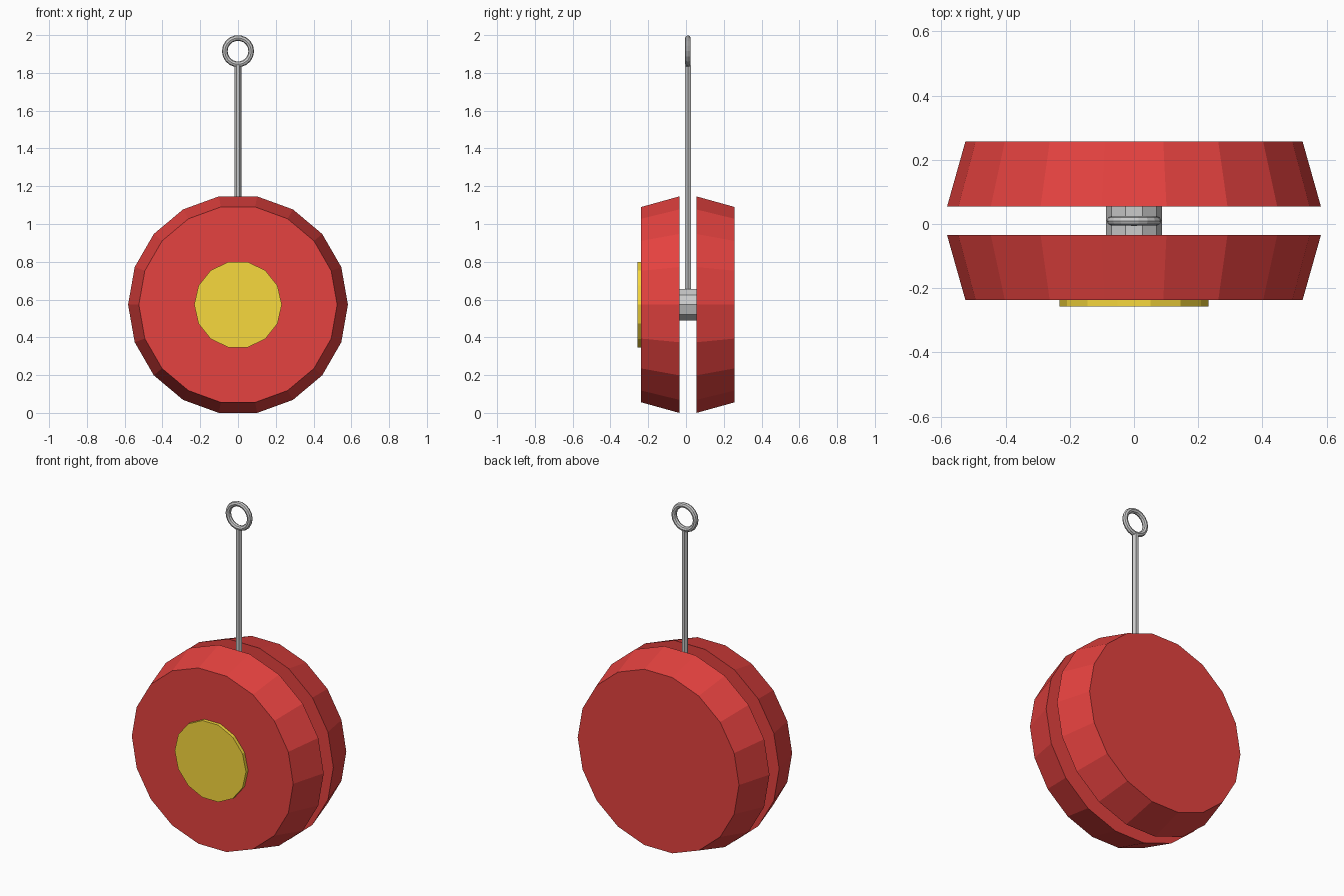
import bpy
from math import pi

if "Cube" in bpy.data.objects:
    bpy.data.objects.remove(bpy.data.objects["Cube"])

CZ = 0.573   # height of the disc axis
CY = 0.01    # middle of the gap


def material(name, rgb):
    m = bpy.data.materials.new(name)
    m.diffuse_color = (*rgb, 1)
    m.use_nodes = True
    m.node_tree.nodes["Principled BSDF"].inputs["Base Color"].default_value = m.diffuse_color
    return m


def lathe(name, sides, profile, mat=None, axis='Y', origin=(0, 0, 0)):
    """Flat-faced solid of two rings, each (position along axis, radius)."""
    (t0, r0), (t1, r1) = profile
    bpy.ops.mesh.primitive_cone_add(vertices=sides, radius1=r0, radius2=r1,
                                    depth=t1 - t0)
    ob = bpy.context.object
    ob.name = name
    for v in ob.data.vertices:
        x, y, z = v.co
        x, y = y, -x                      # put a corner on +x
        z += (t0 + t1) / 2
        v.co = (x, z, -y) if axis == 'Y' else (x, y, z)
    ob.location = origin
    if mat:
        ob.data.materials.append(mat)
    return ob


red = material("red", (0.78, 0.054, 0.05))
yellow = material("yellow", (0.93, 0.69, 0.047))
hub = (0, CY, CZ)

# two tapered discs, wide faces toward the gap
lathe("front_disc", 18, [(-0.247, 0.525), (-0.045, 0.582)], red, origin=hub)
lathe("back_disc", 18, [(0.045, 0.582), (0.247, 0.525)], red, origin=hub)

# round badge on the front
lathe("front_cap", 14, [(-0.267, 0.232), (-0.247, 0.232)], yellow, origin=hub)

# axle between the discs
lathe("axle", 10, [(-0.045, 0.087), (0.045, 0.087)], origin=hub)

# string and finger ring
lathe("string", 6, [(0.64, 0.018), (1.84, 0.018)], axis='Z', origin=(0, CY, 0))
bpy.ops.mesh.primitive_torus_add(major_segments=18, minor_segments=8,
                                 major_radius=0.07, minor_radius=0.015,
                                 location=(0, CY, 1.915),
                                 rotation=(pi / 2, 0, 0))
bpy.context.object.name = "finger_ring"
